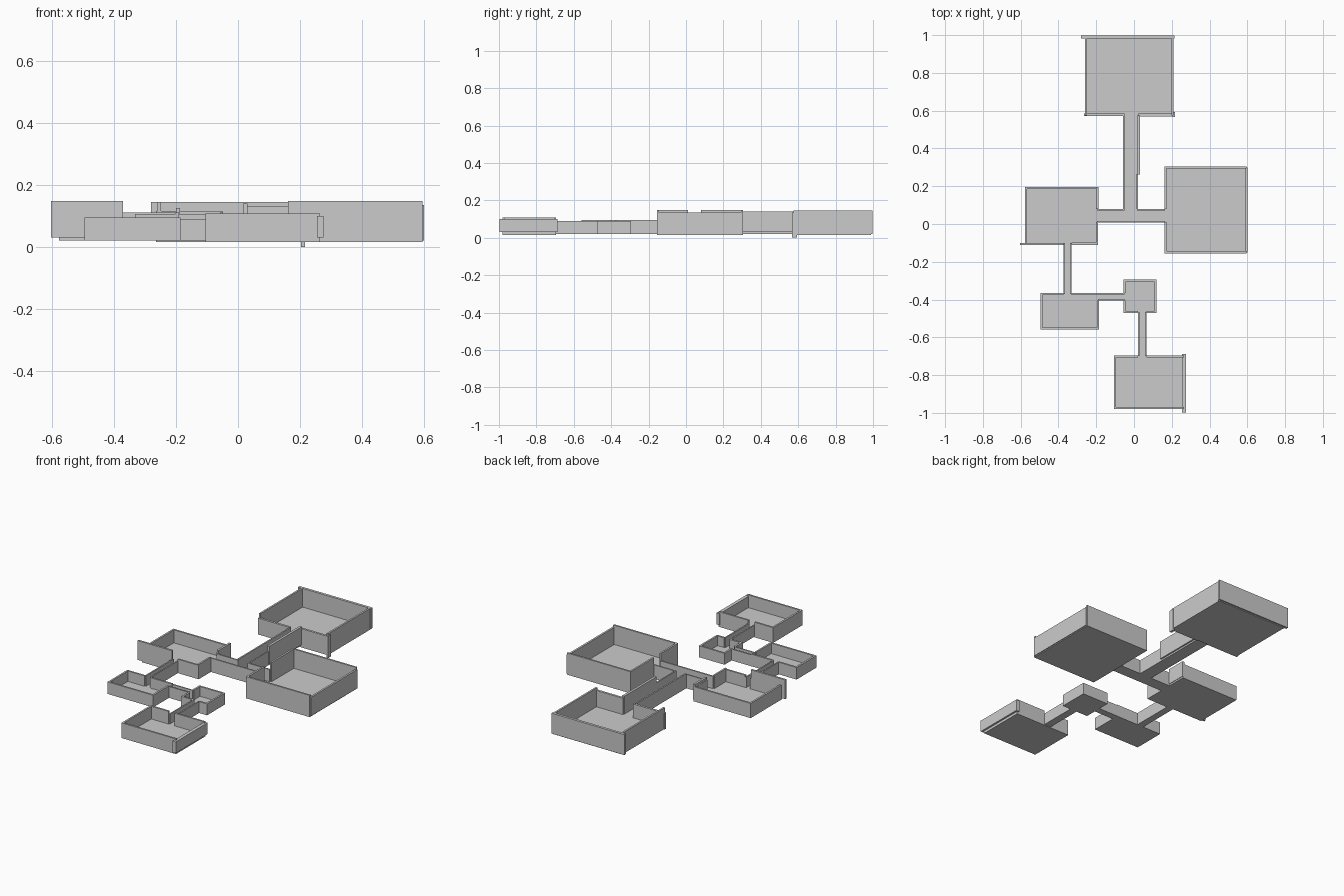
import bpy

if "Cube" in bpy.data.objects:
    bpy.data.objects.remove(bpy.data.objects["Cube"])

T = 0.011   # wall thickness


def box(name, x0, x1, y0, y1, z0, z1):
    bpy.ops.mesh.primitive_cube_add(size=1, location=((x0+x1)/2, (y0+y1)/2, (z0+z1)/2))
    o = bpy.context.object
    o.name = name
    o.scale = (x1-x0, y1-y0, z1-z0)
    return o


def spans(a, b, gap):
    # split a wall run around a doorway
    parts = [(a, b)] if gap is None else [(a, gap[0]), (gap[1], b)]
    return [p for p in parts if p[1] - p[0] > 0.012]


def room(name, x0, x1, y0, y1, zb, zt, doors, skip=""):
    box(name + "_floor", x0, x1, y0, y1, zb, 0.03)
    for side, y in (("front", y0), ("back", y1 - T)):
        if side not in skip:
            for a, b in spans(x0, x1, doors.get(side)):
                box(f"{name}_{side}_wall", a, b, y, y + T, zb, zt)
    for side, x in (("left", x0), ("right", x1 - T)):
        if side not in skip:
            for a, b in spans(y0, y1, doors.get(side)):
                box(f"{name}_{side}_wall", x, x + T, a, b, zb, zt)


def corridor(name, x0, x1, y0, y1, zt, along):
    box(name + "_floor", x0, x1, y0, y1, 0.02, 0.03)
    w = 0.008
    if along == "y":
        box(name + "_left_wall", x0, x0 + w, y0, y1, 0.02, zt)
        box(name + "_right_wall", x1 - w, x1, y0, y1, 0.02, zt)
    else:
        box(name + "_front_wall", x0, x1, y0, y0 + w, 0.02, zt)
        box(name + "_back_wall", x0, x1, y1 - w, y1, 0.02, zt)


# large rooms
room("north_room", -0.26, 0.21, 0.575, 0.99, 0.015, 0.145, {}, "front back")
box("north_room_back_wall", -0.28, 0.215, 0.982, 0.998, 0.02, 0.145)
box("north_room_front_wall_left", -0.265, -0.05, 0.572, 0.586, 0.015, 0.115)
box("north_room_front_wall_right", 0.02, 0.215, 0.57, 0.584, 0.015, 0.13)
box("north_room_corner_post", 0.203, 0.216, 0.566, 0.594, 0.0, 0.135)
room("east_room", 0.162, 0.595, -0.155, 0.305, 0.015, 0.148,
     {"left": (0.01, 0.08)}, "right")
box("east_room_right_wall", 0.588, 0.6, -0.15, 0.3, 0.02, 0.135)
room("west_room", -0.577, -0.19, -0.107, 0.197, 0.02, 0.11,
     {"right": (0.01, 0.08)}, "front")
box("west_room_front_wall_left", -0.603, -0.37, -0.112, -0.1, 0.03, 0.148)
box("west_room_front_wall_right", -0.332, -0.19, -0.11, -0.099, 0.02, 0.105)
box("west_room_right_panel", -0.2, -0.187, 0.08, 0.197, 0.03, 0.125)

# small rooms
room("southwest_room", -0.495, -0.185, -0.558, -0.365, 0.02, 0.094,
     {"back": (-0.372, -0.332), "right": (-0.404, -0.365)})
room("small_room", -0.055, 0.12, -0.472, -0.295, 0.02, 0.09,
     {"left": (-0.404, -0.365), "front": (0.022, 0.065)})
room("south_room", -0.105, 0.265, -0.98, -0.695, 0.015, 0.108,
     {"back": (0.022, 0.065)}, "right")
box("south_room_right_wall", 0.255, 0.276, -0.997, -0.688, 0.03, 0.099)

# main T-shaped passage
box("passage_cross_floor", -0.195, 0.165, 0.008, 0.08, 0.02, 0.03)
box("passage_stem_floor", -0.057, 0.022, 0.08, 0.58, 0.02, 0.03)
box("passage_front_wall", -0.195, 0.165, 0.008, 0.017, 0.02, 0.105)
box("passage_back_wall_left", -0.195, -0.049, 0.072, 0.08, 0.02, 0.105)
box("passage_back_wall_right", 0.015, 0.165, 0.072, 0.08, 0.02, 0.105)
box("passage_stem_left_wall", -0.058, -0.049, 0.08, 0.575, 0.02, 0.11)
box("passage_stem_right_wall", 0.014, 0.022, 0.08, 0.265, 0.02, 0.105)
box("passage_stem_right_panel", 0.016, 0.031, 0.262, 0.575, 0.03, 0.14)

# narrow passages between the small rooms
corridor("west_passage", -0.373, -0.331, -0.37, -0.1, 0.094, "y")
corridor("middle_passage", -0.19, -0.05, -0.405, -0.364, 0.09, "x")
corridor("south_passage", 0.021, 0.066, -0.7, -0.465, 0.09, "y")
